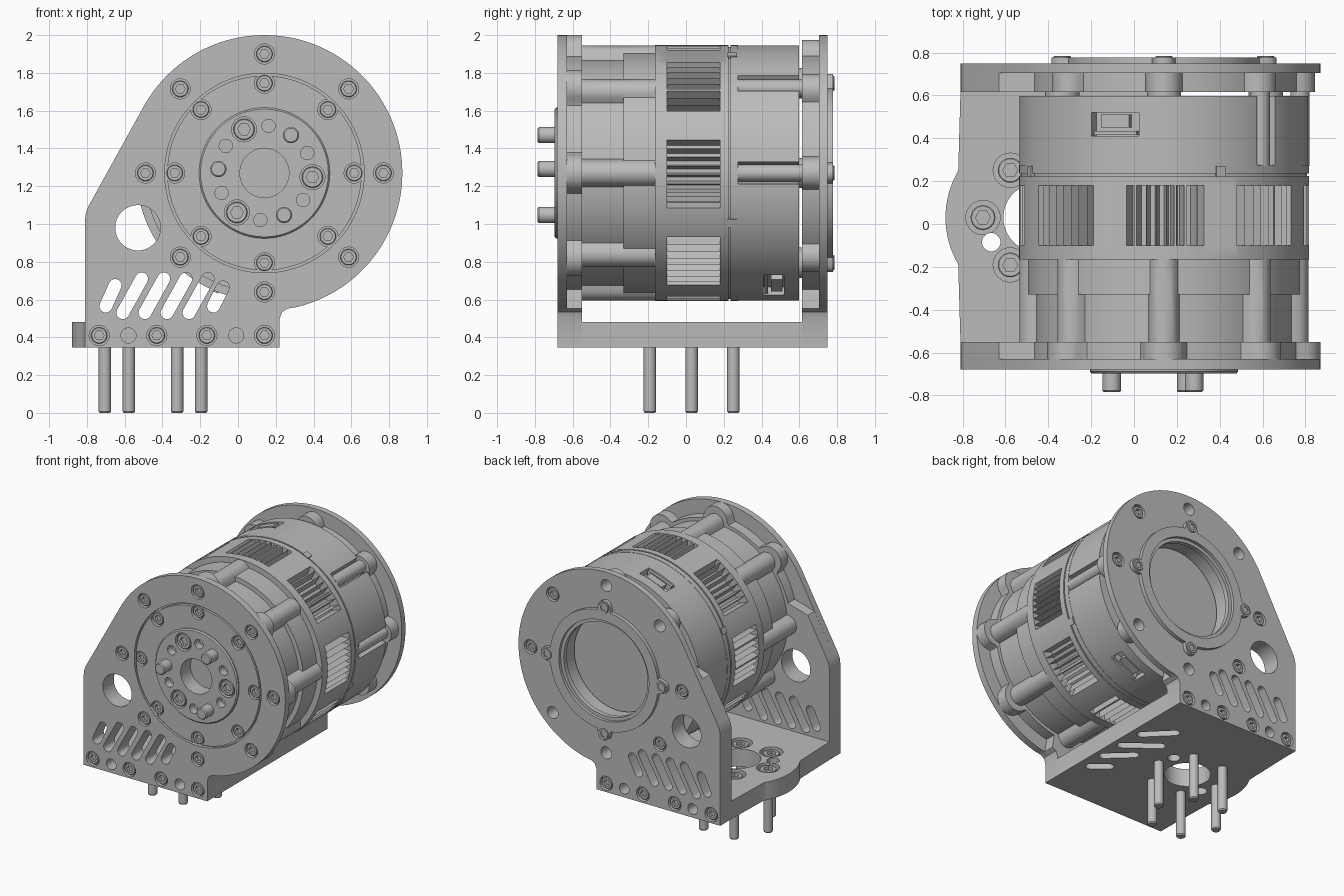
import bpy, bmesh
from math import sin, cos, pi, radians, sqrt

if "Cube" in bpy.data.objects:
    bpy.data.objects.remove(bpy.data.objects["Cube"], do_unlink=True)

steel = bpy.data.materials.new("machined_grey")
steel.use_nodes = True
steel.diffuse_color = (0.5, 0.5, 0.5, 1)
steel.node_tree.nodes["Principled BSDF"].inputs["Base Color"].default_value = (0.5, 0.5, 0.5, 1)

CX, CZ = 0.14, 1.27          # motor axis
AXIS = (CX, CZ)
EIGHT = [45 * i for i in range(8)]
made = []


# ---------- helpers ----------
def place(u, v, h, axis):
    return (u, h, v) if axis == "y" else (u, v, h)


def polar(angle, radius, centre=AXIS):
    a = radians(angle)
    return centre[0] + radius * cos(a), centre[1] + radius * sin(a)


def loft(bm, rings, centre=AXIS, axis="y", n=32, closed=False):
    """Stack rings of (height, radius); a radius may be a function of angle."""
    loops = []
    for h, r in rings:
        loop = []
        for i in range(n):
            a = 2 * pi * i / n
            rad = r(a) if callable(r) else r
            loop.append(bm.verts.new(place(centre[0] + rad * cos(a), centre[1] + rad * sin(a), h, axis)))
        loops.append(loop)
    pairs = list(zip(loops, loops[1:]))
    if closed:
        pairs.append((loops[-1], loops[0]))
    else:
        bm.faces.new(loops[0])
        bm.faces.new(loops[-1])
    for lo, hi in pairs:
        for i in range(n):
            j = (i + 1) % n
            bm.faces.new((lo[i], lo[j], hi[j], hi[i]))


def prism(bm, pts, h0, h1, axis="y"):
    lo = [bm.verts.new(place(u, v, h0, axis)) for u, v in pts]
    hi = [bm.verts.new(place(u, v, h1, axis)) for u, v in pts]
    bm.faces.new(lo)
    bm.faces.new(hi)
    for i in range(len(pts)):
        j = (i + 1) % len(pts)
        bm.faces.new((lo[i], lo[j], hi[j], hi[i]))


def drill(bm, centre, r, h0, h1, axis="y", n=32):
    loft(bm, [(h0, r), (h1, r)], centre, axis, n)


def slot(bm, p, q, r, h0, h1, axis="y"):
    d = complex(q[0] - p[0], q[1] - p[1])
    d /= abs(d)
    pts = []
    for end, sign in ((p, -1), (q, 1)):
        for i in range(9):
            c = complex(*end) + sign * r * d * complex(cos(pi * i / 8 - pi / 2), sin(pi * i / 8 - pi / 2))
            pts.append((c.real, c.imag))
    prism(bm, pts, h0, h1, axis)


def bolt(bm, centre, face, s, r, axis="y"):
    """Socket-head bolt whose top sits at face and points along s."""
    def hexagon(a):
        return 0.52 * r / cos(a % (pi / 3) - pi / 6)
    loft(bm, [(face - s * 0.04, r), (face - s * 0.004, r), (face, r * 0.92),
              (face, hexagon), (face - s * 0.025, hexagon)], centre, axis, 24)


def lobed(base, d, rho, step=45):
    """Radius of a disc with round lobes repeated around it."""
    def radius(a):
        t = (a + radians(step) / 2) % radians(step) - radians(step) / 2
        k = rho * rho - (d * sin(t)) ** 2
        return max(base, d * cos(t) + sqrt(k)) if k > 0 else base
    return radius


def finish(name, bm):
    bmesh.ops.recalc_face_normals(bm, faces=bm.faces[:])
    me = bpy.data.meshes.new(name)
    bm.to_mesh(me)
    bm.free()
    me.materials.append(steel)
    ob = bpy.data.objects.new(name, me)
    bpy.context.scene.collection.objects.link(ob)
    made.append(ob)
    return ob


def cut(ob, bm):
    cutter = finish("cutter", bm)
    mod = ob.modifiers.new("cut", "BOOLEAN")
    mod.operation, mod.solver, mod.object = "DIFFERENCE", "EXACT", cutter
    mod.use_self = True
    bpy.context.view_layer.update()
    me = bpy.data.meshes.new_from_object(ob.evaluated_get(bpy.context.evaluated_depsgraph_get()))
    ob.modifiers.clear()
    ob.data = me
    made.remove(cutter)
    bpy.data.objects.remove(cutter, do_unlink=True)


# ---------- end plates of the bracket ----------
FOOT = [(-0.79, 1.097), (-0.805, 1.06), (-0.81, 1.02), (-0.81, 0.345), (0.22, 0.345),
        (0.22, 0.5), (0.235, 0.535), (0.265, 0.553)]
SLOTS = [((-0.70, 0.565), (-0.65, 0.675))]
SLOTS += [((x, 0.53), (x + 0.1, 0.71)) for x in (-0.61, -0.493, -0.376, -0.26)]
SLOTS += [((-0.13, 0.565), (-0.08, 0.665))]
ROW_BOLTS, ROW_HOLES = (-0.735, -0.43, -0.165, 0.14), (-0.58, -0.01)


def end_plate(name, s, face, mid, inner, lobe, bore, open_holes):
    rim = [polar(-77 + 2 * i, 0.73) for i in range(115)]
    wave = [polar(a, lobe(radians(a))) for a in range(-80, 166)]
    bolts = bmesh.new()
    layers = ((name, rim + FOOT, face, mid), (name + "_lobed_layer", wave + [(-0.63, 1.385)] + FOOT, mid, inner))
    for k, (part, pts, h0, h1) in enumerate(layers):
        bm = bmesh.new()
        prism(bm, pts, h0, h1)
        ob = finish(part, bm)
        c = bmesh.new()
        out, far = face + s * 0.1, inner - s * 0.1
        drill(c, AXIS, bore, out, far, n=96)
        drill(c, (-0.53, 0.98), 0.12, out, far, n=48)
        for p, q in SLOTS:
            slot(c, p, q, 0.034, out, far)
        for x in ROW_HOLES:
            drill(c, (x, 0.41), 0.04, out, face - s * 0.1)
        for a in open_holes:
            drill(c, polar(a, 0.63), 0.045, out, face - s * 0.1)
        if k == 0:
            spots = [polar(a, 0.63) for a in EIGHT if a not in open_holes]
            spots += [(x, 0.41) for x in ROW_BOLTS]
            if s < 0:
                spots += [polar(a, 0.475) for a in EIGHT]
                loft(c, [(out, 0.515), (out, 0.528), (face + 0.025, 0.528), (face + 0.025, 0.515)],
                     n=96, closed=True)
            for p in spots:
                drill(c, p, 0.053, out, face - s * 0.03)
                bolt(bolts, p, face - s * 0.006, s, 0.043)
        cut(ob, c)
    finish(name + "_bolts", bolts)


end_plate("front_plate", -1, -0.68, -0.63, -0.55, lobed(0.625, 0.63, 0.1), 0.345, [])
end_plate("back_plate", 1, 0.75, 0.705, 0.615, lobed(0.625, 0.62, 0.085), 0.36, [90, 135, 270, 315])

# ---------- base with mounting pins ----------
HUB = (-0.45, 0.03)
bm = bmesh.new()
lobe = [polar(149.5 + 61 * i / 16, 0.43, HUB) for i in range(17)]
prism(bm, [(0.22, -0.55), (0.22, 0.615), (-0.81, 0.615)] + lobe + [(-0.81, -0.55)], 0.345, 0.48, "z")
base = finish("base", bm)
c, pins, heads = bmesh.new(), bmesh.new(), bmesh.new()
drill(c, HUB, 0.16, 0.2, 0.6, "z", 48)
for a in (28, 208):
    drill(c, polar(a, 0.245, HUB), 0.043, 0.2, 0.6, "z")
for p, q in (((0.14, 0.25), (-0.02, 0.41)), ((0.15, 0.05), (-0.06, 0.21)),
             ((0.15, -0.14), (0, 0)), ((0.13, -0.31), (0.03, -0.23))):
    slot(c, p, q, 0.034, 0.2, 0.6, "z")
for a in range(0, 360, 60):
    p = polar(a, 0.255, HUB)
    drill(c, p, 0.08, 0.44, 0.6, "z")
    bolt(heads, p, 0.472, 1, 0.058, "z")
    loft(pins, [(0, 0.027), (0.008, 0.033), (0.45, 0.033)], p, "z", 24)
cut(base, c)
finish("base_bolts", heads)
finish("mounting_pins", pins)

# ---------- output hub ----------
bm = bmesh.new()
loft(bm, [(-0.56, 0.346), (-0.688, 0.346), (-0.697, 0.338), (-0.697, 0.13), (-0.58, 0.13)], n=96)
hub = finish("output_hub", bm)
c, pegs, heads = bmesh.new(), bmesh.new(), bmesh.new()
for a in range(25, 360, 60):
    drill(c, polar(a, 0.25), 0.035, -0.8, -0.64)
for a in (55, 175, 295):
    loft(pegs, [(-0.66, 0.043), (-0.778, 0.043), (-0.785, 0.036)], polar(a, 0.245), n=24)
    p = polar(a + 60, 0.255)
    drill(c, p, 0.066, -0.8, -0.66)
    bolt(heads, p, -0.693, -1, 0.056)
cut(hub, c)
finish("hub_pegs", pegs)
finish("hub_bolts", heads)

# ---------- gearbox housing with bolt pillars ----------
bm = bmesh.new()
slim, full = lobed(0.6, 0.605, 0.07), lobed(0.635, 0.605, 0.07)
loft(bm, [(-0.56, slim), (-0.33, slim), (-0.33, full), (-0.16, full)], n=360)
finish("gearbox_housing", bm)


# ---------- vented middle ring ----------
def vents(a):
    t = (a / radians(1) + 22.5) % 45 - 22.5
    return 0.6 if abs(t) < 16 and (t + 16) % 4 < 2.1 else 0.677


bm = bmesh.new()
R = 0.677
loft(bm, [(-0.165, R), (-0.1, R), (-0.1, vents), (0.18, vents), (0.18, R), (0.225, R),
          (0.225, 0.668), (0.235, 0.668), (0.235, R), (0.275, R)], n=360)
finish("vented_ring", bm)
bm = bmesh.new()
for a in (67, 157, 247, 337):
    prism(bm, [polar(a - 2, 0.65), polar(a + 2, 0.65), polar(a + 2, 0.684), polar(a - 2, 0.684)], 0.22, 0.27)
finish("ring_tabs", bm)


# ---------- rear motor body ----------
def grooves(a):
    d = a / radians(1)
    return 0.6 if min(abs(d), abs(d - 360), abs(d - 45)) < 5 else 0.675


bm = bmesh.new()
loft(bm, [(0.27, grooves), (0.598, grooves)], n=360)
body = finish("motor_body", bm)
c, blocks = bmesh.new(), bmesh.new()
for a in (110, 297):
    prism(c, [polar(a - 10, 0.63), polar(a + 10, 0.63), polar(a + 10, 0.75), polar(a - 10, 0.75)], 0.41, 0.52)
    for w, h0, h1 in ((9, 0.415, 0.435), (6, 0.45, 0.51)):
        prism(blocks, [polar(a - w, 0.62), polar(a + w, 0.62), polar(a + w, 0.672), polar(a - w, 0.672)], h0, h1)
cut(body, c)
finish("connector_blocks", blocks)
bm = bmesh.new()
for a in (0, 45):
    drill(bm, polar(a, 0.635), 0.045, 0.27, 0.62)
finish("tie_rods", bm)
bm = bmesh.new()
for a in EIGHT[::2]:
    drill(bm, polar(a, 0.475), 0.08, 0.59, 0.63)
finish("rear_spacers", bm)

# ---------- rear retaining ring ----------
bm = bmesh.new()
edge = lobed(0.45, 0.475, 0.05, 90)
loft(bm, [(0.72, edge), (0.778, edge), (0.778, 0.375), (0.755, 0.375), (0.755, 0.35), (0.72, 0.35)],
     n=360, closed=True)
finish("rear_ring", bm)
bm = bmesh.new()
for a in EIGHT[::2]:
    bolt(bm, polar(a, 0.475), 0.785, 1, 0.04)
finish("rear_ring_bolts", bm)

# ---------- shading ----------
for ob in bpy.context.view_layer.objects:
    ob.select_set(ob in made)
bpy.context.view_layer.objects.active = made[0]
bpy.ops.object.shade_smooth_by_angle(angle=radians(30))
